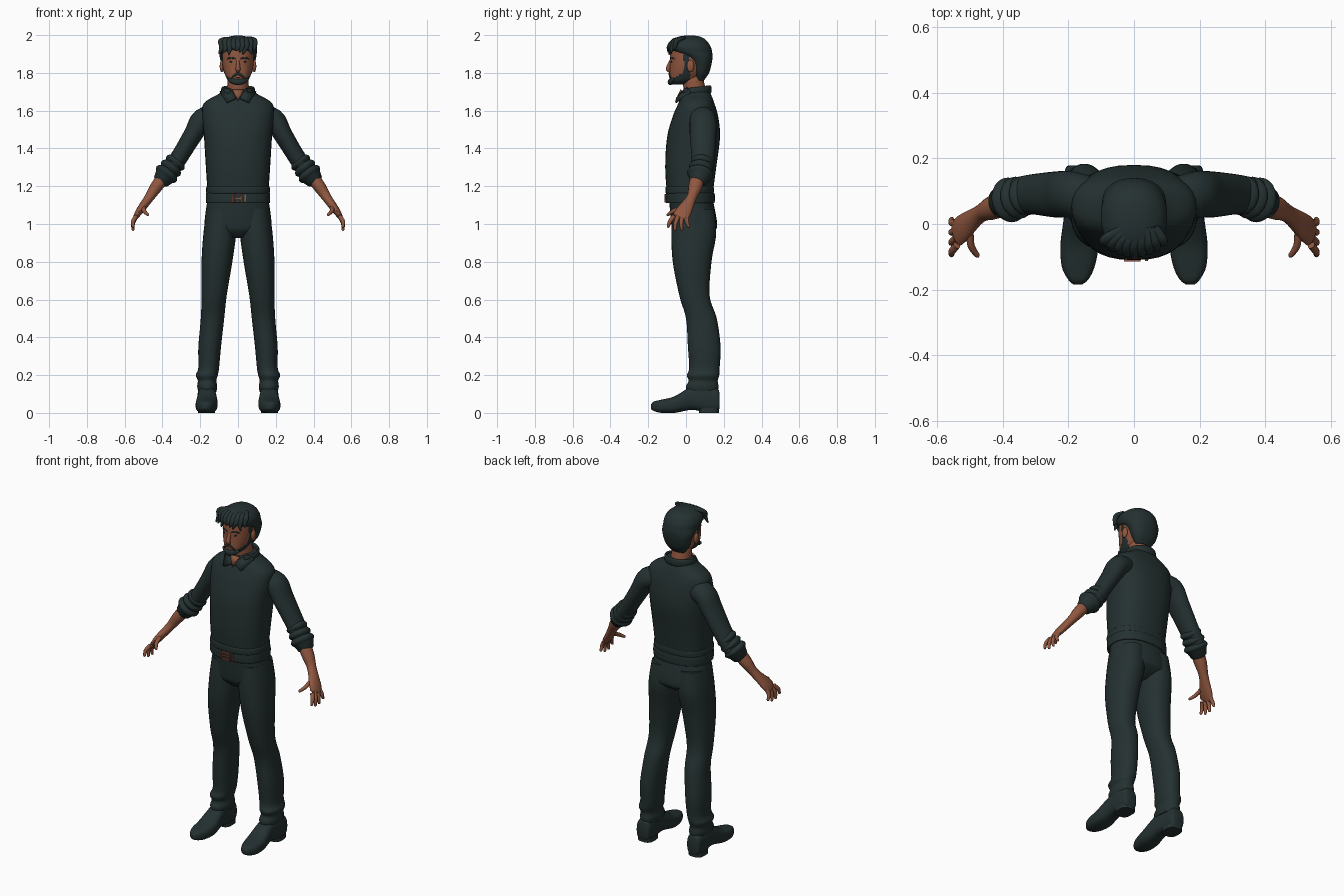
import bpy, bmesh, math, random
from mathutils import Vector

random.seed(4)
default_cube = bpy.data.objects.get("Cube")
if default_cube:
    bpy.data.objects.remove(default_cube)


def material(name, red, green, blue):
    mat = bpy.data.materials.new(name)
    mat.use_nodes = True
    mat.diffuse_color = (red, green, blue, 1)
    shader = mat.node_tree.nodes["Principled BSDF"]
    shader.inputs["Base Color"].default_value = (red, green, blue, 1)
    shader.inputs["Roughness"].default_value = 0.8
    return mat


DARK = material("dark green grey", .018, .03, .03)
SKIN = material("warm skin", .28, .095, .05)
COPPER = material("copper", .32, .09, .05)
ALONG_X, ALONG_Y, ALONG_Z = Vector((1, 0, 0)), Vector((0, 1, 0)), Vector((0, 0, 1))


def finish(name, bm, materials, mirror=False, thickness=None):
    """Turn a bmesh into a smooth-shaded object."""
    mesh = bpy.data.meshes.new(name)
    bmesh.ops.recalc_face_normals(bm, faces=bm.faces)
    bm.to_mesh(mesh)
    bm.free()
    part = bpy.data.objects.new(name, mesh)
    bpy.context.collection.objects.link(part)
    for mat in materials:
        mesh.materials.append(mat)
    if mirror:
        part.modifiers.new("Mirror", "MIRROR")
    if thickness:
        part.modifiers.new("Thickness", "SOLIDIFY").thickness = thickness
    bpy.ops.object.select_all(action="DESELECT")
    part.select_set(True)
    bpy.context.view_layer.objects.active = part
    bpy.ops.object.shade_smooth_by_angle(angle=math.radians(50))


def smooth_rows(rows, steps=5):
    """Hermite interpolation through equal-length tuples."""
    rows = [Vector(row) for row in rows]
    last = len(rows) - 1
    slopes = [(rows[min(i + 1, last)] - rows[max(i - 1, 0)]) / 2 for i in range(last + 1)]
    result = []
    for i in range(last):
        for step in range(steps):
            t = step / steps
            blend = t * t * (3 - 2 * t)
            result.append(rows[i].lerp(rows[i + 1], blend)
                          + slopes[i] * t * (1 - t) ** 2 - slopes[i + 1] * t * t * (1 - t))
    return result + [rows[last]]


def skin_rings(name, rings, materials, rule=None, **options):
    """Bridge rings of points into a capped object."""
    bm = bmesh.new()
    loops = [[bm.verts.new(point) for point in ring] for ring in rings]
    sides = len(loops[0])
    for lower, upper in zip(loops, loops[1:]):
        for i in range(sides):
            j = (i + 1) % sides
            bm.faces.new((lower[i], lower[j], upper[j], upper[i]))
    bm.faces.new(loops[0])
    bm.faces.new(loops[-1])
    if rule:
        for face in bm.faces:
            face.material_index = int(rule(face.calc_center_median()))
    finish(name, bm, materials, **options)


def loft(name, rows, materials, power=2.2, sides=32, along_y=False, **options):
    """Rows are (position, low, high, low, high) bounds of superellipse sections."""
    def round_off(low, high, wave):
        return (low + high) / 2 + (high - low) / 2 * math.copysign(abs(wave) ** (2 / power), wave)

    rings = []
    for place, low_a, high_a, low_b, high_b in smooth_rows(rows):
        ring = []
        for k in range(sides):
            angle = math.tau * k / sides
            a = round_off(low_a, high_a, math.cos(angle))
            b = round_off(low_b, high_b, math.sin(angle))
            ring.append((a, place, b) if along_y else (a, b, place))
        rings.append(ring)
    skin_rings(name, rings, materials, **options)


def body(name, rows, materials, **options):
    """Symmetric loft; rows are (height, half width, front, back)."""
    loft(name, [(z, -half, half, front, back) for z, half, front, back in rows], materials, **options)


def tube(name, rows, materials, side=ALONG_Y, sides=16, **options):
    """Rows are (x, y, z, radius across, radius along side); ends are rounded."""
    rows = smooth_rows(rows)
    rings = []
    last = len(rows) - 1
    for i, row in enumerate(rows):
        centre = row.to_3d()
        tangent = (rows[min(i + 1, last)].to_3d() - rows[max(i - 1, 0)].to_3d()).normalized()
        v = (side - tangent * side.dot(tangent)).normalized()
        u = tangent.cross(v)
        ends = [(0, 1)] if i < last else [(0, 1), (.6, .8), (1, .3)]
        for push, scale in ends:
            rings.append([centre + tangent * row[3] * push
                          + u * row[3] * scale * math.cos(math.tau * k / sides)
                          + v * row[4] * scale * math.sin(math.tau * k / sides) for k in range(sides)])
    skin_rings(name, rings, materials, **options)


def strap(name, low, high, half, front, back):
    """Rounded band around the waist."""
    edge = .006
    inner, outer = (half - edge, front + edge, back - edge), (half, front, back)
    body(name, [(low, *inner), (low + edge, *outer), (high - edge, *outer), (high, *inner)],
         [DARK], power=2.4)


def face_arc(name, middle, reach, height, droop, front, radius, mat, **options):
    """Strip that hugs the curve of the face and droops at both ends."""
    rows = []
    for t in (-1, -.5, 0, .5, 1):
        x, taper = middle + reach * t, radius * (1 - t * t / 2)
        rows.append((x, front + 7 * x * x, height - droop * t * t, taper, taper * 1.3))
    tube(name, rows, [mat], side=ALONG_Z, **options)


def ball(name, place, size, mat):
    bm = bmesh.new()
    bmesh.ops.create_uvsphere(bm, u_segments=16, v_segments=10, radius=1)
    bmesh.ops.scale(bm, vec=size, verts=bm.verts)
    bmesh.ops.translate(bm, vec=place, verts=bm.verts)
    finish(name, bm, [mat], mirror=True)


def box(name, place, size, mat):
    bm = bmesh.new()
    bmesh.ops.create_cube(bm, size=1)
    bmesh.ops.scale(bm, vec=size, verts=bm.verts)
    bmesh.ops.translate(bm, vec=place, verts=bm.verts)
    finish(name, bm, [mat])


def plate(name, points, mat, **options):
    bm = bmesh.new()
    bm.faces.new([bm.verts.new(point) for point in points])
    finish(name, bm, [mat], thickness=.009, **options)


# Shirt body, hem and belt
body("shirt", [(1.15, .16, -.1, .14), (1.3, .17, -.11, .16), (1.46, .18, -.1, .18),
               (1.57, .19, -.07, .17), (1.64, .18, -.04, .15), (1.69, .1, -.02, .13),
               (1.72, .07, 0, .11)], [DARK], power=2.4)
strap("shirt_hem", 1.16, 1.2, .168, -.108, .147)
strap("belt", 1.11, 1.165, .17, -.106, .152)

# Sleeves with rolled cuffs
tube("sleeves", [(.12, .08, 1.56, .07, .06), (.19, .09, 1.55, .06, .07), (.24, .09, 1.47, .05, .07),
                 (.32, .09, 1.34, .046, .06), (.38, .08, 1.26, .05, .056)], [DARK], sides=24, mirror=True)
elbow, cuff_end = Vector((.32, .09, 1.34)), Vector((.39, .07, 1.25))
for k, place in enumerate(("upper", "middle", "lower")):
    rows = []
    for step in range(5):
        puff = .046 + .004 * k + .012 * math.sin(math.pi * step / 4)
        rows.append((*elbow.lerp(cuff_end, (k + step / 4) / 3), puff, puff + .003))
    tube(place + "_cuff_rolls", rows, [DARK], sides=24, mirror=True)

# Forearms and palms
tube("forearms", [(.37, .07, 1.28, .035, .04), (.43, .05, 1.2, .033, .037), (.47, .03, 1.14, .025, .027),
                  (.52, -.01, 1.07, .02, .042), (.54, -.03, 1.04, .013, .042)], [SKIN], mirror=True)


def finger(name, base, tip):
    bend = (base + tip) / 2 + Vector((.007, -.005, 0))
    rows = [(*point, size, size) for point, size in ((base, .012), (bend, .011), (tip, .008))]
    tube(name, rows, [SKIN], side=ALONG_X, sides=10, mirror=True)


# Fingers fan out from the knuckles
for i, name in enumerate(("index", "middle", "ring", "little")):
    fan = i - 1.5
    knuckle = Vector((.54, -.03 + .023 * fan, 1.04))
    finger(name + "_fingers", knuckle,
           knuckle + Vector((.016, -.01 + .013 * fan, -.07 + .008 * fan * fan)))
finger("thumbs", Vector((.5, -.03, 1.085)), Vector((.478, -.095, 1.05)))

# Trousers
body("trouser_seat", [(1.14, .16, -.09, .14), (1, .177, -.078, .165),
                      (.96, .15, -.065, .145), (.925, .04, -.03, .09)], [DARK])
loft("trouser_legs", [
    (1.08, .01, .165, -.07, .15), (.95, .01, .183, -.077, .16), (.8, .03, .193, -.07, .135),
    (.62, .06, .193, -.035, .125), (.5, .073, .197, 0, .163), (.35, .09, .21, .01, .183),
    (.24, .1, .21, .017, .178), (.2, .107, .223, .005, .176), (.17, .115, .213, .014, .168),
    (.14, .11, .216, 0, .172), (.11, .115, .21, .005, .168)], [DARK], mirror=True)

# Buckle frame, prong and loop
for side in (-1, 1):
    box("buckle_rail", (-.005, -.108, 1.136 + .02 * side), (.05, .012, .007), COPPER)
    box("buckle_bar", (-.005 + .022 * side, -.108, 1.136), (.007, .012, .045), COPPER)
box("buckle_prong", (-.005, -.108, 1.136), (.04, .012, .005), COPPER)
box("belt_loop", (.038, -.106, 1.136), (.009, .012, .04), COPPER)

# Shoes
loft("shoes", [
    (.178, .14, .2, .03, .1), (.165, .125, .21, .005, .13), (.1, .12, .215, .005, .145),
    (.03, .115, .213, .016, .14), (-.06, .108, .224, 0, .088), (-.13, .12, .22, 0, .07),
    (-.17, .14, .2, .01, .06), (-.185, .16, .184, .02, .046)],
    [DARK], power=2.7, along_y=True, mirror=True)
loft("shoe_heels", [(z, .122, .213, .07, .174) for z in (0, .025)], [DARK], power=3, mirror=True)


# Head with a jaw beard and sideburns
def bearded(spot):
    jaw = spot.z < 1.768 + .6 * max(spot.y + .07, 0)
    sideburn = -.012 < spot.y and spot.z < 1.89
    return spot.y < .022 and (jaw or sideburn)


body("head", [(1.738, .022, -.072, -.02), (1.75, .044, -.084, .03), (1.775, .062, -.087, .07),
              (1.83, .08, -.085, .11), (1.91, .084, -.083, .12), (1.95, .075, -.07, .11),
              (1.98, .045, -.04, .08)], [SKIN, DARK], sides=64, rule=bearded)
tube("neck", [(0, .055, 1.66, .06, .06), (0, .035, 1.77, .055, .055)], [SKIN])
face_arc("chin_beard", 0, .05, 1.752, -.014, -.084, .013, DARK)
face_arc("moustache", 0, .036, 1.795, .026, -.088, .005, DARK)
face_arc("lips", 0, .02, 1.779, .001, -.087, .004, COPPER)
face_arc("eyebrows", .035, .022, 1.88, .006, -.085, .004, DARK, mirror=True)
tube("nose", [(0, -.079, 1.87, .008, .006), (0, -.09, 1.84, .01, .01),
              (0, -.095, 1.82, .013, .012), (0, -.088, 1.81, .01, .008)], [SKIN])
ball("ears", (.086, .024, 1.836), (.011, .02, .032), SKIN)
ball("eyes", (.032, -.075, 1.859), (.012, .005, .005), DARK)

# Hair cap and swept locks
body("hair", [(1.76, .045, .055, .095), (1.8, .073, .04, .122), (1.85, .089, .024, .136),
              (1.885, .097, -.01, .14), (1.912, .1, -.07, .138), (1.94, .1, -.09, .13),
              (1.97, .083, -.075, .11), (1.99, .05, -.045, .08), (1.998, .015, 0, .04)], [DARK])
for i in range(9):
    x = .021 * (i - 4)
    edge = 4.5 * x * x
    fall = random.uniform(1.895, 1.925)
    drift = random.uniform(-.02, .012)
    tube("hair_lock", [(x / 2 + .02, -.01, 1.985, .008, .014), (x, -.062 + edge / 2, 1.972, .012, .018),
                       (x, -.09 + edge, 1.94, .011, .017), (x + drift, -.097 + edge, fall, .003, .004)],
         [DARK], side=ALONG_X, sides=10)

# Collar band, folded points and open neckline
band = []
for k in range(13):
    angle = math.radians(-55 + 290 * k / 12)
    y = .052 + .076 * math.sin(angle)
    band.append((.083 * math.cos(angle), y, 1.695 + .13 * y, .008, .023))
tube("collar_band", band, [DARK], side=ALONG_Z)
plate("collar_points", [(.066, .005, 1.725), (.098, .02, 1.7), (.06, -.058, 1.645),
                        (.012, -.052, 1.668), (.028, -.027, 1.7)], DARK, mirror=True)
plate("open_neckline", [(-.03, -.03, 1.712), (.03, -.03, 1.712), (0, -.056, 1.655)], SKIN)
